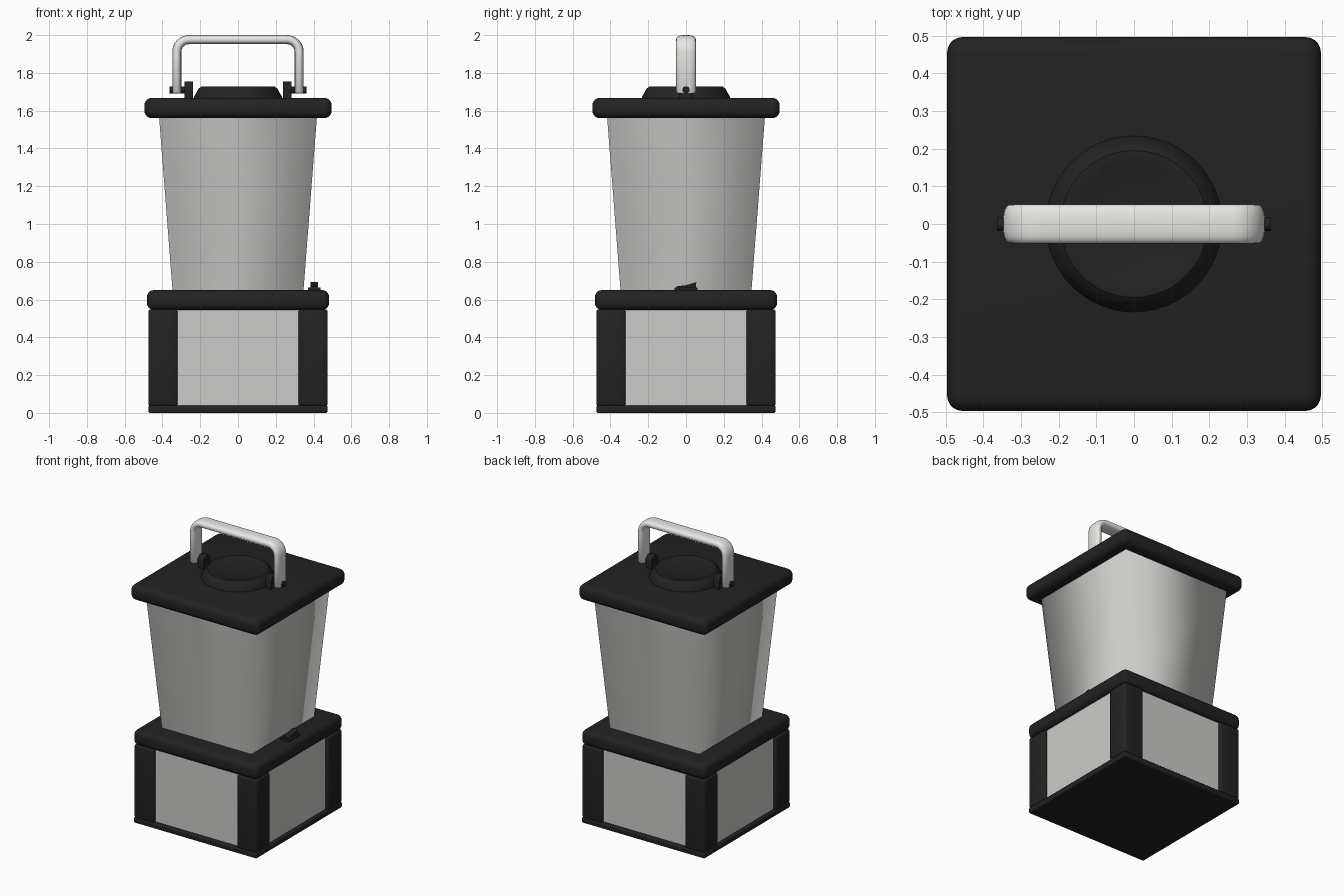
import bpy, bmesh, math
from mathutils import Vector

if "Cube" in bpy.data.objects:
    bpy.data.objects.remove(bpy.data.objects["Cube"], do_unlink=True)


def material(name, rgb):
    m = bpy.data.materials.new(name)
    m.use_nodes = True
    m.diffuse_color = (*rgb, 1)
    m.node_tree.nodes["Principled BSDF"].inputs["Base Color"].default_value = (*rgb, 1)
    return m


BLACK = material("black plastic", (0.016, 0.016, 0.016))
GREY = material("pale grey", (0.6, 0.6, 0.58))
SILVER = material("light silver", (0.8, 0.8, 0.77))


def finish(name, bm, mat, angle=40):
    bmesh.ops.recalc_face_normals(bm, faces=bm.faces)
    me = bpy.data.meshes.new(name)
    bm.to_mesh(me)
    bm.free()
    ob = bpy.data.objects.new(name, me)
    bpy.context.collection.objects.link(ob)
    me.materials.append(mat)
    bpy.ops.object.select_all(action='DESELECT')
    ob.select_set(True)
    bpy.context.view_layer.objects.active = ob
    if angle >= 180:
        bpy.ops.object.shade_smooth()
    else:
        bpy.ops.object.shade_smooth_by_angle(angle=math.radians(angle))
    return ob


def box(name, lo, hi, mat, bevel=0.0, segments=3):
    """Box between two corners with rounded edges."""
    lo, hi = Vector(lo), Vector(hi)
    bm = bmesh.new()
    bmesh.ops.create_cube(bm, size=1)
    for v in bm.verts:
        v.co = (lo + hi) / 2 + v.co * (hi - lo)
    if bevel:
        bmesh.ops.bevel(bm, geom=bm.edges[:], offset=bevel, segments=segments,
                        profile=0.5, affect='EDGES')
    return finish(name, bm, mat)


def slab(name, half, z0, z1, bevel, mat=BLACK):
    return box(name, (-half, -half, z0), (half, half, z1), mat, bevel, 5)


def loft(name, rings, mat, cap=True, angle=40):
    """Skin a list of closed rings of points."""
    bm = bmesh.new()
    loops = [[bm.verts.new(p) for p in ring] for ring in rings]
    n = len(loops[0])
    for a, b in zip(loops, loops[1:]):
        for i in range(n):
            j = (i + 1) % n
            bm.faces.new((a[i], a[j], b[j], b[i]))
    if cap:
        bm.faces.new(loops[0])
        bm.faces.new(loops[-1])
    return finish(name, bm, mat, angle)


def circle(r, z, n=48):
    return [(r * math.cos(t), r * math.sin(t), z)
            for t in (math.tau * i / n for i in range(n))]


def rod(name, x0, x1, z, r, n=24):
    """Cylinder lying along x."""
    ring = circle(r, 0, n)
    return loft(name, [[(x, p[0], z + p[1]) for p in ring] for x in (x0, x1)], BLACK)


# Battery base: foot plate, corner posts, side panels, collar
slab("foot_plate", 0.475, 0, 0.04, 0.01)
for sx, side in ((-1, "right"), (1, "left")):
    for sy, end in ((-1, "front"), (1, "back")):
        xs = sorted((sx * 0.32, sx * 0.475))
        ys = sorted((sy * 0.32, sy * 0.475))
        box(f"{end}_{side}_post", (xs[0], ys[0], 0.035), (xs[1], ys[1], 0.548),
            BLACK, 0.015)
box("side_panels", (-0.452, -0.452, 0.03), (0.452, 0.452, 0.56), GREY)
slab("base_collar", 0.482, 0.545, 0.65, 0.036)

# Tapered shade, softly shaded across its corners
loft("light_shade", [[(x * h, y * h, z) for x, y in ((-1, -1), (1, -1), (1, 1), (-1, 1))]
                     for h, z in ((0.346, 0.64), (0.418, 1.57))],
     GREY, cap=False, angle=180)

# Lid with shallow round cap
slab("lid", 0.496, 1.56, 1.668, 0.04)
loft("lid_cap", [circle(r, z) for r, z in
                 ((0.235, 1.66), (0.233, 1.672), (0.21, 1.715), (0.195, 1.727),
                  (0.17, 1.728), (0.16, 1.724))], BLACK, angle=30)

# Handle lugs and pivot pins
for s, side in ((-1, "right"), (1, "left")):
    lug = [(0.038 * math.cos(t), 1.717 + 0.038 * math.sin(t))
           for t in (math.pi * i / 12 for i in range(13))]
    lug = [(0.038, 1.66)] + lug + [(-0.038, 1.66)]
    loft(f"{side}_lug", [[(s * x, y, z) for y, z in lug] for x in (0.238, 0.284)], BLACK)
    rod(f"{side}_pivot_pin", s * 0.27, s * 0.362, 1.71, 0.019)

# Carrying handle: flattened tube swept along an arch
TOP, LEG, BEND = 1.976, 0.324, 0.065
arch = [(LEG, 1.69, 0, 0.8), (LEG, 1.70, 0, 1)]
for i in range(9):
    t = math.pi / 2 * i / 8
    arch.append((LEG - BEND + BEND * math.cos(t), TOP - BEND + BEND * math.sin(t), t, 1))
arch += [(-x, z, math.pi - t, k) for x, z, t, k in reversed(arch)]


def flat_oval(a, b, n=24, p=0.75):
    out = []
    for i in range(n):
        c, s = math.cos(math.tau * i / n), math.sin(math.tau * i / n)
        out.append((math.copysign(a * abs(c) ** p, c), math.copysign(b * abs(s) ** p, s)))
    return out


oval = flat_oval(0.024, 0.052)
loft("handle", [[(x + k * u * math.cos(t), k * v, z + k * u * math.sin(t)) for u, v in oval]
                for x, z, t, k in arch], SILVER, angle=60)

# Rocker switch on the collar
box("switch_base", (0.37, -0.06, 0.645), (0.438, 0.06, 0.664), BLACK, 0.004, 2)
profile = [(-0.05, 0.655), (0.05, 0.655), (0.055, 0.692), (0.0, 0.676), (-0.05, 0.67)]
loft("switch_rocker", [[(x, y, z) for y, z in profile] for x in (0.384, 0.424)], BLACK)
